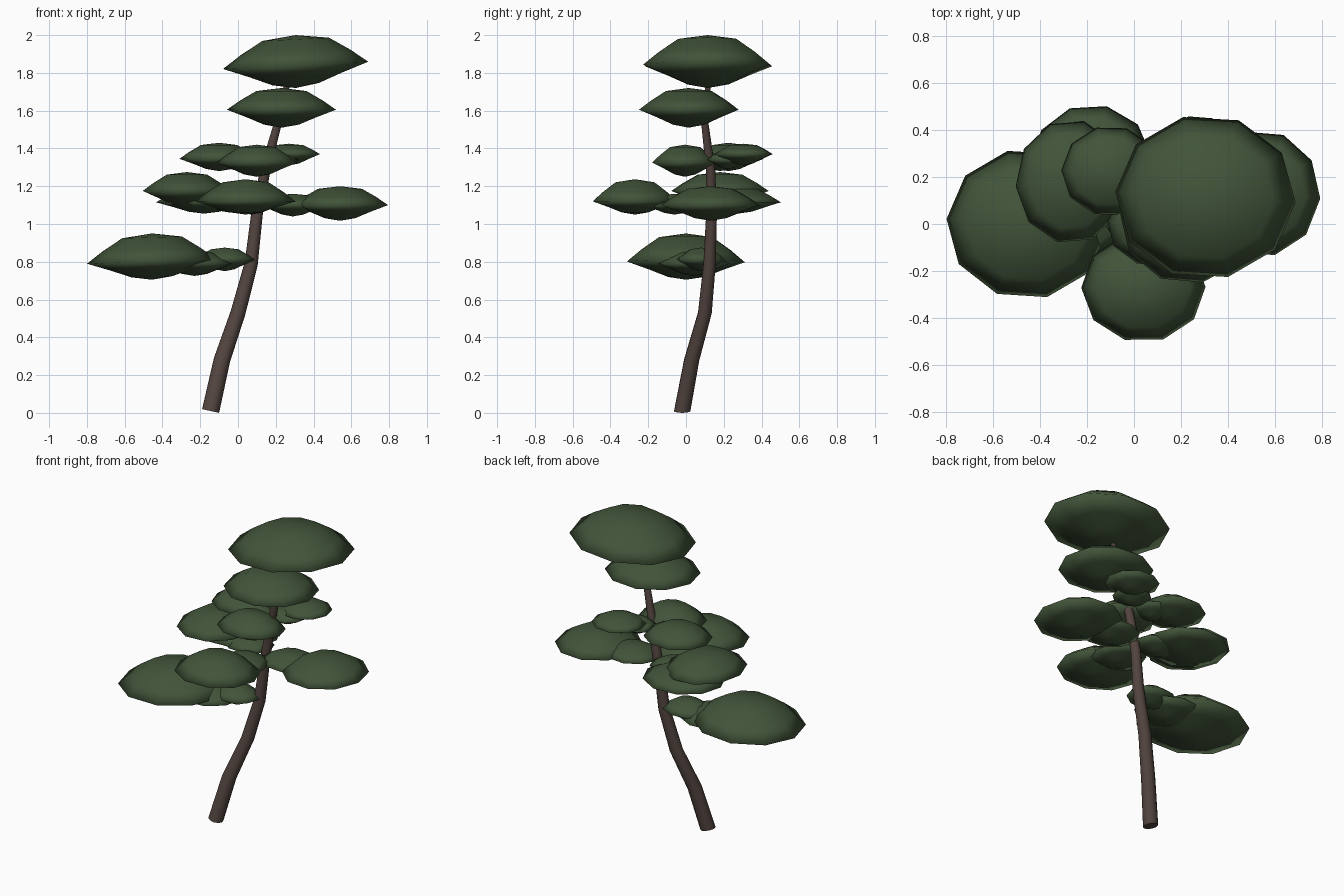
import bpy, bmesh, math, random

if "Cube" in bpy.data.objects:
    bpy.data.objects.remove(bpy.data.objects["Cube"])
random.seed(4)


def material(name, rgb):
    m = bpy.data.materials.new(name)
    m.diffuse_color = (*rgb, 1)
    m.use_nodes = True
    m.node_tree.nodes["Principled BSDF"].inputs["Base Color"].default_value = m.diffuse_color
    return m


BARK = material("dark brown bark", (0.085, 0.058, 0.05))
LEAF = material("dark green foliage", (0.053, 0.088, 0.041))


def skin(name, rings, mat):
    """Join rings of points into a closed smooth surface; single-point rings are poles."""
    bm = bmesh.new()
    rows = [[bm.verts.new(p) for p in ring] for ring in rings]
    for a, b in zip(rows, rows[1:]):
        n = max(len(a), len(b))
        for i in range(n):
            j = (i + 1) % n
            if len(a) == 1:
                bm.faces.new((a[0], b[j], b[i]))
            elif len(b) == 1:
                bm.faces.new((a[i], a[j], b[0]))
            else:
                bm.faces.new((a[i], a[j], b[j], b[i]))
    for row in (rows[0], rows[-1]):
        if len(row) > 2:
            bm.faces.new(row)
    bmesh.ops.recalc_face_normals(bm, faces=bm.faces)
    for f in bm.faces:
        f.smooth = len(f.verts) < 5
    mesh = bpy.data.meshes.new(name)
    bm.to_mesh(mesh)
    bm.free()
    mesh.materials.append(mat)
    ob = bpy.data.objects.new(name, mesh)
    bpy.context.collection.objects.link(ob)


# Leaning trunk: x, y, z, radius
path = [(-.145, -.02, .01, .045), (-.085, .03, .28, .042), (0, .10, .53, .038),
        (.07, .125, .79, .034), (.10, .135, 1.05, .030), (.145, .13, 1.29, .026),
        (.21, .10, 1.53, .020), (.27, .12, 1.78, .014)]
rings = []
for k, (x, y, z, r) in enumerate(path):
    ring = []
    for i in range(10):
        a = math.tau * i / 10
        tilt = -.22 * r * math.cos(a) if k == 0 else -.3 * r * math.cos(a)
        ring.append((x + r * math.cos(a), y + r * math.sin(a), z + tilt))
    rings.append(ring)
skin("trunk", rings, BARK)

# Lens-shaped foliage pad: (radius share, height share) from bottom pole to top pole
PROFILE = [(0, -1), (.32, -.83), (.64, -.42), (1, 0), (.76, .42), (.46, .86), (0, 1)]


def pad(name, x, y, z, rx, ry, up, down, slope=0.0):
    turn = random.uniform(-.12, .12)
    rings = []
    for share, h in PROFILE:
        n = 10 if share else 1
        ring = []
        for i in range(n):
            a = math.tau * i / n + turn
            dx, dy = rx * share * math.cos(a), ry * share * 1.02 * math.sin(a)
            ring.append((x + dx, y + dy, z + h * (up if h > 0 else down) + slope * dx))
        rings.append(ring)
    skin(name, rings, LEAF)


# Crown
pad("crown_top_pad", .305, .115, 1.84, .385, .345, .16, .12, .05)
pad("crown_lower_pad", .23, .015, 1.605, .29, .265, .115, .095)
# Upper tier
pad("upper_left_pad", -.10, .225, 1.345, .21, .19, .085, .065)
pad("upper_right_pad", .27, .305, 1.37, .165, .155, .055, .06)
pad("upper_front_pad", .10, -.005, 1.325, .215, .175, .095, .075)
pad("upper_left_inner_pad", .01, .18, 1.33, .13, .12, .05, .05)
pad("upper_right_inner_pad", .20, .22, 1.34, .12, .11, .05, .05)
# Middle tier
pad("middle_left_pad", -.27, .18, 1.175, .235, .26, .10, .09)
pad("middle_back_pad", -.18, .275, 1.115, .255, .23, .08, .06)
pad("middle_left_inner_pad", -.04, .17, 1.11, .16, .13, .06, .05)
pad("middle_front_pad", .04, -.27, 1.12, .265, .23, .117, .07)
pad("middle_front_inner_pad", .07, -.06, 1.10, .16, .17, .06, .05)
pad("middle_right_pad", .54, .13, 1.10, .255, .265, .10, .083)
pad("middle_right_inner_pad", .29, .13, 1.10, .18, .16, .06, .06)
# Low branch on the left
pad("low_left_pad", -.455, 0, .80, .345, .315, .15, .095, .03)
pad("low_left_middle_pad", -.23, .04, .79, .21, .19, .07, .065)
pad("low_left_inner_pad", -.07, .08, .81, .16, .13, .065, .06)
